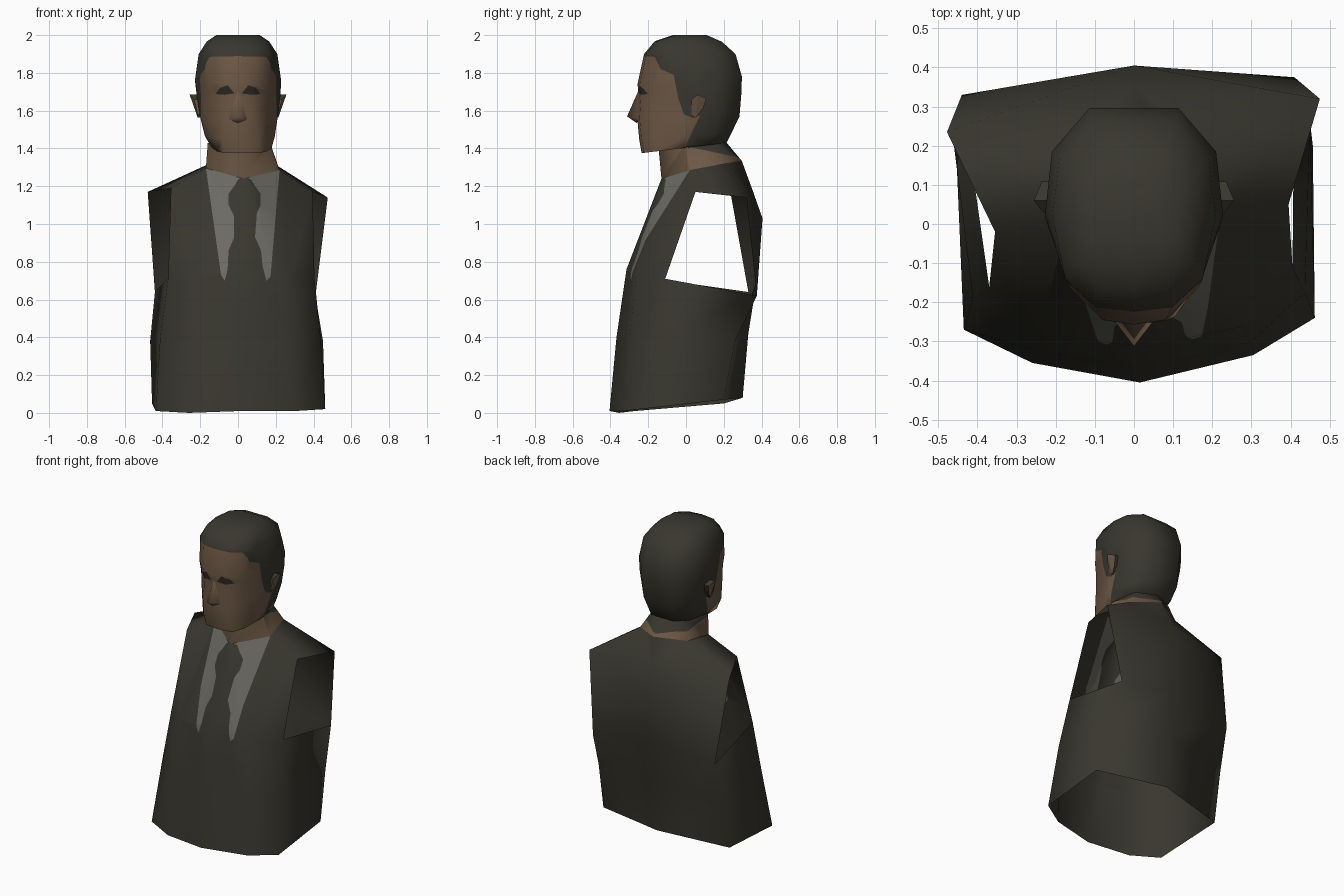
import bpy, bmesh, math
from mathutils import Vector

if "Cube" in bpy.data.objects:
    bpy.data.objects.remove(bpy.data.objects["Cube"])


def material(name, rgb):
    m = bpy.data.materials.new(name)
    m.diffuse_color = (*rgb, 1)
    m.use_nodes = True
    m.node_tree.nodes["Principled BSDF"].inputs["Base Color"].default_value = m.diffuse_color
    return m


SUIT = material("dark suit", (0.040, 0.038, 0.028))
HAIR = material("dark hair", (0.040, 0.038, 0.028))
SKIN = material("brown skin", (0.152, 0.098, 0.060))
SHIRT = material("grey shirt", (0.15, 0.145, 0.125))
BROW = material("eye dark", (0.026, 0.022, 0.017))


def inside(poly, u, v):
    hit = False
    for (a, b), (c, d) in zip(poly, poly[1:] + poly[:1]):
        if (b > v) != (d > v) and u < (c - a) * (v - b) / (d - b) + a:
            hit = not hit
    return hit


def paint(bm, axis, poly, index, test=lambda c: True):
    """Cut an outline into the faces along an axis and colour what lies inside it."""
    k = 1 - axis                                  # the other horizontal axis
    along = Vector((1, 0, 0)) if axis == 0 else Vector((0, 1, 0))

    def point(p):
        co = Vector((0, 0, p[1]))
        co[k] = p[0]
        return co
    for p, q in zip(poly, poly[1:] + poly[:1]):
        a, b = point(p), point(q)
        near = []
        for f in bm.faces:
            us = [v.co[k] for v in f.verts]
            zs = [v.co.z for v in f.verts]
            if (test(f.calc_center_median()) and min(us) <= max(p[0], q[0]) and max(us) >= min(p[0], q[0])
                    and min(zs) <= max(p[1], q[1]) and max(zs) >= min(p[1], q[1])):
                near.append(f)
        geom = set(near)
        for f in near:
            geom.update(f.edges)
            geom.update(f.verts)
        if near:
            bmesh.ops.bisect_plane(bm, geom=list(geom), dist=1e-5, plane_co=a,
                                   plane_no=(b - a).cross(along).normalized())
    for f in bm.faces:
        c = f.calc_center_median()
        if test(c) and inside(poly, c[k], c.z):
            f.material_index = index


def mesh(verts, faces):
    bm = bmesh.new()
    vs = [bm.verts.new(v) for v in verts]
    for f in faces:
        bm.faces.new([vs[i] for i in f])
    bmesh.ops.recalc_face_normals(bm, faces=bm.faces)
    return bm


def finish(name, bm, mats, angle=55):
    me = bpy.data.meshes.new(name)
    bm.to_mesh(me)
    bm.free()
    ob = bpy.data.objects.new(name, me)
    bpy.context.collection.objects.link(ob)
    for m in mats:
        me.materials.append(m)
    bpy.ops.object.select_all(action='DESELECT')
    ob.select_set(True)
    bpy.context.view_layer.objects.active = ob
    bpy.ops.object.shade_smooth_by_angle(angle=math.radians(angle))
    return ob


def loft(n, rows):
    return [(r * n + i, r * n + (i + 1) % n, (r + 1) * n + (i + 1) % n, (r + 1) * n + i)
            for r in range(rows - 1) for i in range(n)]


# Jacket: three open rings up to the armholes, then chest, shoulders and back
rings = [
    (0.015, -0.405, 0.01), (0.305, -0.335, 0.01), (0.462, -0.24, 0.02), (0.457, 0.2, 0.07),
    (0, 0.30, 0.08), (-0.455, 0.2, 0.05), (-0.435, -0.27, 0.01), (-0.26, -0.355, 0),
    (0.01, -0.368, 0.40), (0.3, -0.30, 0.40), (0.437, -0.175, 0.40), (0.45, 0.26, 0.38),
    (0, 0.33, 0.42), (-0.465, 0.24, 0.38), (-0.412, -0.19, 0.40), (-0.26, -0.32, 0.40),
    (0.02, -0.315, 0.76), (0.28, -0.262, 0.73), (0.405, -0.11, 0.71), (0.41, 0.375, 0.62),
    (0, 0.375, 0.70), (-0.44, 0.33, 0.64), (-0.37, -0.16, 0.71), (-0.24, -0.275, 0.73)]
neckline = [(0.03, -0.13, 1.24), (0.22, 0.02, 1.285), (0.19, 0.2, 1.32),
            (0.03, 0.295, 1.335), (-0.15, 0.2, 1.32), (-0.17, 0.01, 1.295)]
upper = [(0.395, 0.05, 1.17), (0.475, 0.32, 1.14),        # right shoulder: front, tip
         (-0.355, -0.02, 1.19), (-0.478, 0.235, 1.17),    # left shoulder: front, tip
         (0, 0.405, 1.03), (0, 0.352, 1.18)]              # spine
faces = loft(8, 3)
for front, arm, back, neck_s, neck_b, sh, tip in ((17, 18, 19, 25, 26, 30, 31), (23, 22, 21, 29, 28, 32, 33)):
    faces += [(16, front, neck_s, 24), (front, arm, sh, neck_s), (neck_s, sh, tip),
              (neck_s, tip, neck_b), (neck_b, tip, 35), (neck_b, 35, 27),
              (20, back, 34), (back, tip, 34), (tip, 35, 34)]
bm = mesh(rings + neckline + upper, faces)
bmesh.ops.triangulate(bm, faces=[f for f in bm.faces if f.calc_center_median().z > 0.72])

# Shirt panels either side of the tie
left_panel = [(-0.172, 1.31), (-0.09, 0.73), (-0.07, 0.70), (-0.055, 0.76), (-0.05, 0.86), (-0.02, 0.93),
              (-0.02, 1.04), (-0.05, 1.10), (-0.05, 1.16), (-0.02, 1.20), (0.0, 1.235), (0.03, 1.25), (0.03, 1.31)]
right_panel = [(0.222, 1.31), (0.172, 0.72), (0.15, 0.70), (0.13, 0.78), (0.122, 0.86), (0.09, 0.93),
               (0.10, 1.06), (0.12, 1.10), (0.12, 1.16), (0.09, 1.20), (0.07, 1.235), (0.03, 1.25), (0.03, 1.31)]
for panel in (left_panel, right_panel):
    paint(bm, 1, panel, 1, lambda c: c.y < 0.04)
finish("jacket", bm, [SUIT, SHIRT], 120)

# Neck, with the hair reaching down at the nape
top = [(0.03, -0.145, 1.40), (0.17, 0, 1.43), (0.13, 0.16, 1.43),
       (0, 0.215, 1.43), (-0.13, 0.16, 1.43), (-0.16, 0, 1.43)]
bm = mesh(neckline + top, loft(6, 2))
bmesh.ops.triangulate(bm, faces=bm.faces)
paint(bm, 0, [(0.01, 1.41), (0.31, 1.345), (0.4, 1.5), (0.01, 1.5)], 1)
finish("neck", bm, [SKIN, HAIR], 120)

# Head: rings of front z, back z, front y, back y, front half-width, side half-width, cheek extra, x shift
levels = [(1.375, 1.43, -0.235, 0.215, 0.095, 0.158, 0.005, 0.02),
          (1.45, 1.48, -0.248, 0.24, 0.095, 0.185, 0.01, 0.01),
          (1.56, 1.57, -0.258, 0.283, 0.08, 0.205, 0.008, 0.005),
          (1.68, 1.69, -0.25, 0.293, 0.08, 0.222, 0.008, 0.003),
          (1.74, 1.78, -0.257, 0.296, 0.08, 0.228, 0.01, 0.0),
          (1.90, 1.90, -0.222, 0.262, 0.10, 0.208, 0.022, 0.0),
          (1.968, 1.965, -0.165, 0.19, 0.09, 0.165, 0.02, 0.0),
          (2.0, 2.0, -0.07, 0.11, 0.07, 0.115, 0.02, 0.0)]
verts = []
for zf, zb, yf, yb, wf, ws, cheek, dx in levels:
    d = yb - yf
    half = [(wf, yf + 0.012), (0.5 * (wf + ws) + cheek, yf + 0.17 * d), (ws, yf + 0.5 * d),
            (ws * 0.92, yf + 0.8 * d), (ws * 0.5, yb)]
    ring = [(0, yf)] + half + [(-x, y) for x, y in reversed(half)]
    verts += [(x + dx, y, zf + (zb - zf) * (y - yf) / d) for x, y in ring]
n = 11
bm = mesh(verts, loft(n, len(levels)) + [tuple(range(n)), tuple(range(7 * n, 8 * n))])
hairline = [(-0.35, 1.895), (-0.165, 1.885), (-0.135, 1.82), (-0.065, 1.79), (-0.04, 1.66), (-0.01, 1.58),
            (0.04, 1.56), (0.075, 1.575), (0.0, 1.42), (0.0, 1.3), (0.4, 1.3), (0.4, 2.1), (-0.35, 2.1)]
paint(bm, 0, hairline, 1)
# Eyes and brows
for s in (1, -1):
    eye = [(s * x, z) for x, z in ((0.02, 1.692), (0.055, 1.735), (0.095, 1.72), (0.12, 1.688), (0.07, 1.684))]
    paint(bm, 1, eye, 2, lambda c: c.y < -0.12)
finish("head", bm, [SKIN, HAIR, BROW], 75)

# Nose
bm = mesh([(0, -0.25, 1.71), (0, -0.312, 1.57), (0.05, -0.248, 1.555), (-0.05, -0.248, 1.555), (0, -0.262, 1.535)],
          [(0, 1, 2), (0, 3, 1), (1, 4, 2), (1, 3, 4)])
finish("nose", bm, [SKIN], 180)

# Ears: skin on the outer front, hair-dark on the rim behind
for s, side in ((1, "right"), (-1, "left")):
    outline = [(0.03, 1.66), (0.06, 1.685), (0.108, 1.665), (0.09, 1.61), (0.055, 1.565), (0.03, 1.58)]
    reach = [0.232, 0.256, 0.236, 0.226, 0.214, 0.214]
    inner = [(s * 0.19, y, z) for y, z in outline]
    outer = [(s * x, y, z) for x, (y, z) in zip(reach, outline)]
    bm = mesh(inner + outer, loft(6, 2) + [(6, 7, 10, 11), (7, 8, 9, 10)])
    for f in bm.faces:
        if f.normal.y > 0.3 and abs(f.normal.x) < 0.5 or f.normal.z > 0.6:
            f.material_index = 1
    finish(side + "_ear", bm, [SKIN, HAIR], 30)
